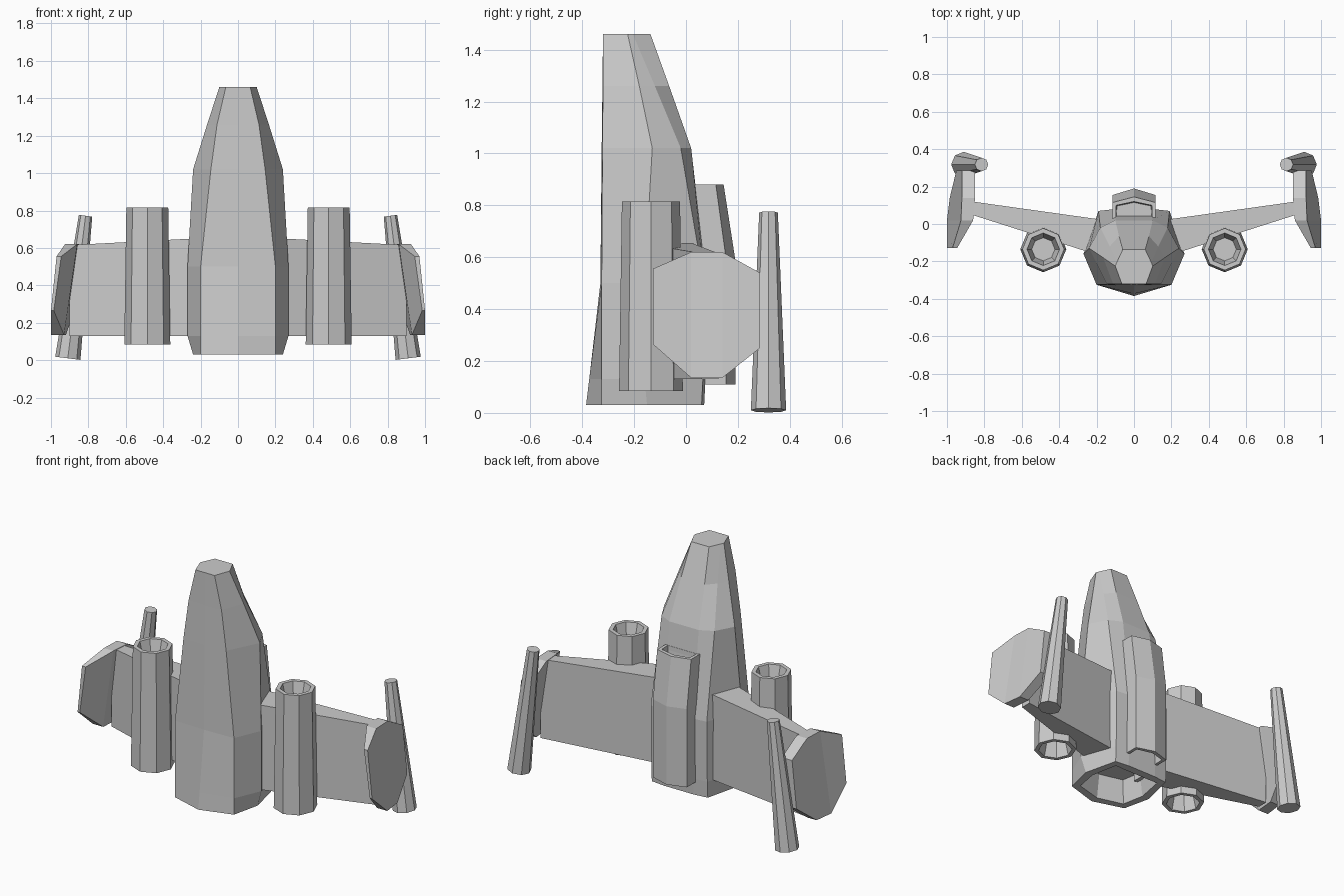
import bpy, bmesh, math
from mathutils import Vector

cube = bpy.data.objects.get("Cube")
if cube:
    bpy.data.objects.remove(cube, do_unlink=True)

grey = bpy.data.materials.new("hull_grey")
grey.use_nodes = True
COLOUR = (0.6, 0.6, 0.6, 1)
grey.diffuse_color = COLOUR
grey.node_tree.nodes["Principled BSDF"].inputs["Base Color"].default_value = COLOUR


def finish(name, bm):
    bmesh.ops.remove_doubles(bm, verts=bm.verts, dist=0.0005)
    bmesh.ops.recalc_face_normals(bm, faces=bm.faces)
    mesh = bpy.data.meshes.new(name)
    bm.to_mesh(mesh)
    bm.free()
    mesh.materials.append(grey)
    ob = bpy.data.objects.new(name, mesh)
    bpy.context.collection.objects.link(ob)
    return ob


def loft(rings):
    """Skin a list of equal point rings and cap both ends."""
    bm = bmesh.new()
    loops = [[bm.verts.new(p) for p in ring] for ring in rings]
    n = len(loops[0])
    for a, b in zip(loops, loops[1:]):
        for i in range(n):
            j = (i + 1) % n
            bm.faces.new((a[i], a[j], b[j], b[i]))
    caps = [bm.faces.new(loops[0][::-1]), bm.faces.new(loops[-1])]
    bmesh.ops.recalc_face_normals(bm, faces=bm.faces)
    return bm, caps


def hollow(bm, cap, rim, depth, taper):
    """Inset an end cap and sink it along z."""
    bmesh.ops.inset_region(bm, faces=[cap], thickness=rim)
    bmesh.ops.inset_region(bm, faces=[cap], thickness=taper)
    for v in cap.verts:
        v.co.z += depth


def mirrored(half, z):
    """Full ring from half a section running front to back."""
    back = [(-x, y) for x, y in reversed(half) if x > 0]
    return [(x, y, z) for x, y in half + back]


def octagon(x, y, z, r, n=8):
    return [(x + r * math.cos(math.tau * i / n), y + r * math.sin(math.tau * i / n), z)
            for i in range(n)]


# Fuselage: front keel, front corner, widest edge, rear corner, rear deck
sections = [
    (0.03, [(0, -.385), (.2, -.325), (.24, -.15), (.19, .06), (.1, .07)]),
    (0.13, [(0, -.373), (.2, -.325), (.27, -.16), (.19, .065), (.1, .075)]),
    (0.50, [(0, -.33), (.2, -.325), (.27, -.16), (.19, .07), (.1, .08)]),
    (1.02, [(0, -.325), (.145, -.322), (.24, -.13), (.18, -.02), (.1, .02)]),
    (1.26, [(0, -.322), (.112, -.32), (.165, -.18), (.13, -.12), (.08, -.065)]),
    (1.46, [(0, -.32), (.065, -.32), (.1, -.225), (.092, -.205), (.06, -.137)]),
]
bm, caps = loft([mirrored(half, z) for z, half in sections])
hollow(bm, caps[0], 0.05, 0.15, 0.02)
finish("fuselage", bm)

# Dorsal intake with a shallow gable back and open slots
bm, caps = loft([mirrored([(.115, y0), (.115, y1), (0, y2)], z) for z, y0, y1, y2 in
                 [(.11, .04, .155, .19), (.59, .04, .155, .19), (.88, .02, .115, .145)]])
hollow(bm, caps[0], 0.025, 0.08, 0.005)
hollow(bm, caps[1], 0.025, -0.06, 0.005)
finish("dorsal_intake", bm)

for side, s in (("left", 1), ("right", -1)):
    # Wing slab, tapering in thickness towards the tip
    bm, _ = loft([[(s * x, y0, .13), (s * x, y1, .13), (s * x, y1, z), (s * x, y0, z)]
                  for x, y0, y1, z in [(.15, -.18, .02, .655), (.9, .06, .125, .615)]])
    finish(side + "_wing", bm)

    # Engine nacelle, open at both ends
    bm, caps = loft([octagon(s * .485, -.135, .085, .123), octagon(s * .485, -.135, .815, .112)])
    hollow(bm, caps[0], 0.025, 0.1, 0.025)
    hollow(bm, caps[1], 0.025, -0.1, 0.025)
    finish(side + "_engine", bm)

    # Wingtip vane: each section is y, then z, outer x, inner x at bottom and top
    vane = [(-.128, .265, 1, .985, .555, .97, .945),
            (.02, .135, 1, .93, .62, .925, .86),
            (.14, .135, .985, .92, .62, .92, .85),
            (.285, .25, .95, .88, .54, .92, .85)]
    bm, _ = loft([[(s * ob, y, zb), (s * ib, y, zb), (s * it, y, zt), (s * ot, y, zt)]
                  for y, zb, ob, ib, zt, ot, it in vane])
    finish(side + "_wingtip_vane", bm)

    # Tapered cannon leaning along the vane
    low, high = Vector((s * .91, .318, .01)), Vector((s * .815, .318, .772))
    axis = high - low
    bm = bmesh.new()
    bmesh.ops.create_cone(bm, cap_ends=True, segments=8, radius1=.068, radius2=.036,
                          depth=axis.length)
    turn = Vector((0, 0, 1)).rotation_difference(axis).to_matrix()
    bmesh.ops.rotate(bm, verts=bm.verts, cent=(0, 0, 0), matrix=turn)
    bmesh.ops.translate(bm, verts=bm.verts, vec=(low + high) / 2)
    finish(side + "_cannon", bm)
